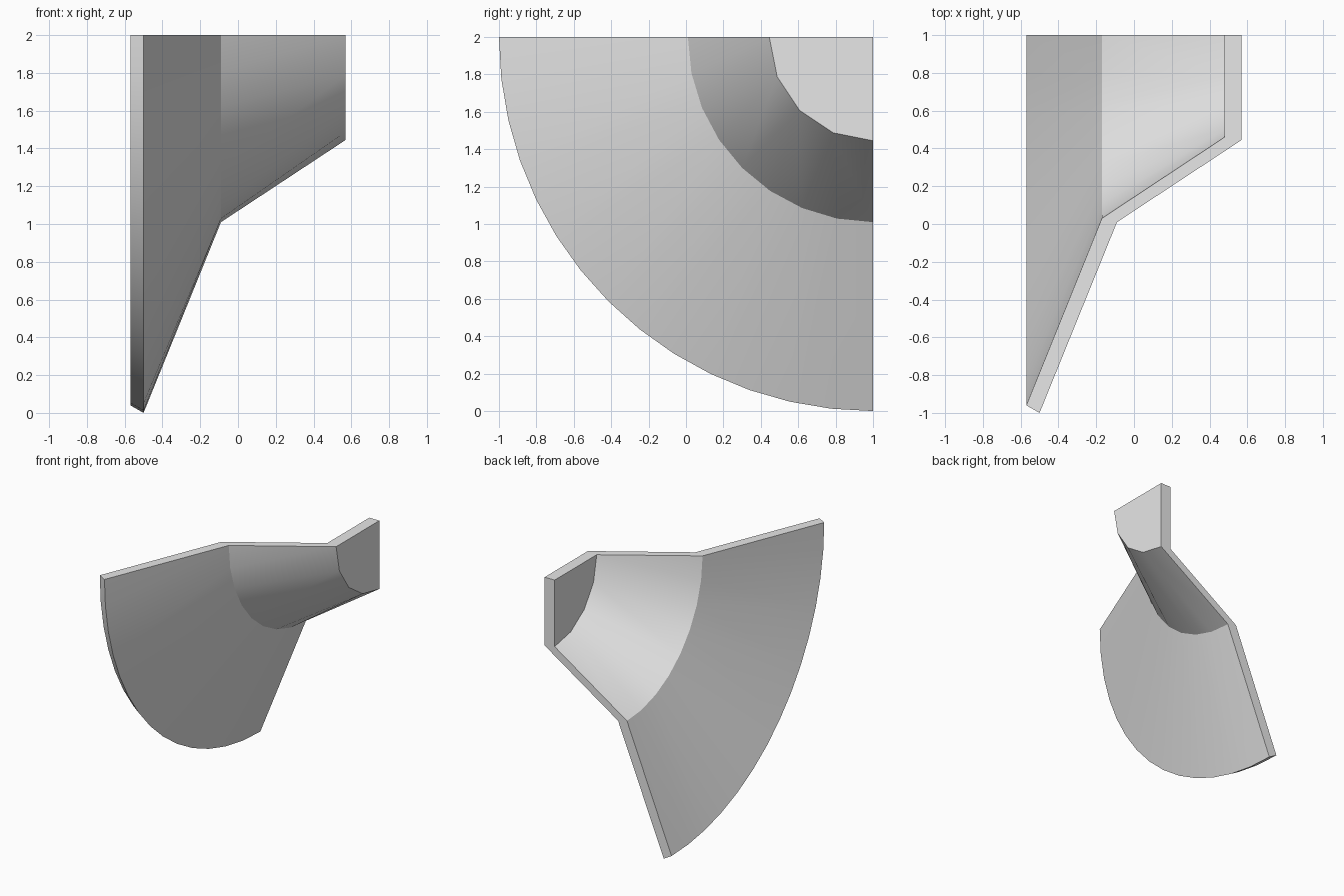
import bpy
import bmesh
from math import pi, cos, sin, radians

cube = bpy.data.objects.get("Cube")
if cube:
    bpy.data.objects.remove(cube, do_unlink=True)

# One plain grey for the whole shell
grey = bpy.data.materials.new("light grey")
grey.use_nodes = True
colour = (0.8, 0.8, 0.8, 1)
grey.diffuse_color = colour
grey.node_tree.nodes["Principled BSDF"].inputs["Base Color"].default_value = colour

# Profile from flared rim to end cap: (x, radius) outside and inside, arc segments
OUTER = [(-0.5, 2.0), (-0.09, 0.99), (0.57, 0.555), (0.57, 0)]
INNER = [(-0.57, 1.96), (-0.17, 0.97), (0.48, 0.54), (0.48, 0)]
SEGMENTS = [14, 8, 4, 0]

bm = bmesh.new()


def arc(x, r, n):
    """Quarter ring about the sideways axis; a single point on the axis if n is 0."""
    angles = [pi / 2 * i / max(n, 1) for i in range(n + 1)]
    return [bm.verts.new((x, 1 - r * cos(a), 2 - r * sin(a))) for a in angles]


def join(a, b):
    """Fill between two arcs with different segment counts."""
    i = j = 0
    na, nb = len(a) - 1, len(b) - 1
    while i < na or j < nb:
        if j == nb or (i < na and (i + 1) * nb <= (j + 1) * na):
            bm.faces.new((a[i], a[i + 1], b[j]))
            i += 1
        else:
            bm.faces.new((a[i], b[j + 1], b[j]))
            j += 1


outer = [arc(x, r, n) for (x, r), n in zip(OUTER, SEGMENTS)]
inner = [arc(x, r, n) for (x, r), n in zip(INNER, SEGMENTS)]

# Outer and inner skins, including the end cap
for rings in (outer, inner):
    for a, b in zip(rings, rings[1:]):
        join(a, b)

# Flared rim edge
for i in range(SEGMENTS[0]):
    bm.faces.new((outer[0][i], outer[0][i + 1], inner[0][i + 1], inner[0][i]))

# Flat cut edges along the top and the back
for end in (0, -1):
    for k in range(len(outer) - 1):
        bm.faces.new((outer[k][end], outer[k + 1][end],
                      inner[k + 1][end], inner[k][end]))

bmesh.ops.recalc_face_normals(bm, faces=bm.faces[:])
mesh = bpy.data.meshes.new("quarter_funnel_shell")
bm.to_mesh(mesh)
bm.free()
mesh.materials.append(grey)
shell = bpy.data.objects.new("quarter_funnel_shell", mesh)
bpy.context.collection.objects.link(shell)

# Smooth cones, crisp creases
bpy.ops.object.select_all(action='DESELECT')
shell.select_set(True)
bpy.context.view_layer.objects.active = shell
bpy.ops.object.shade_smooth_by_angle(angle=radians(28))
